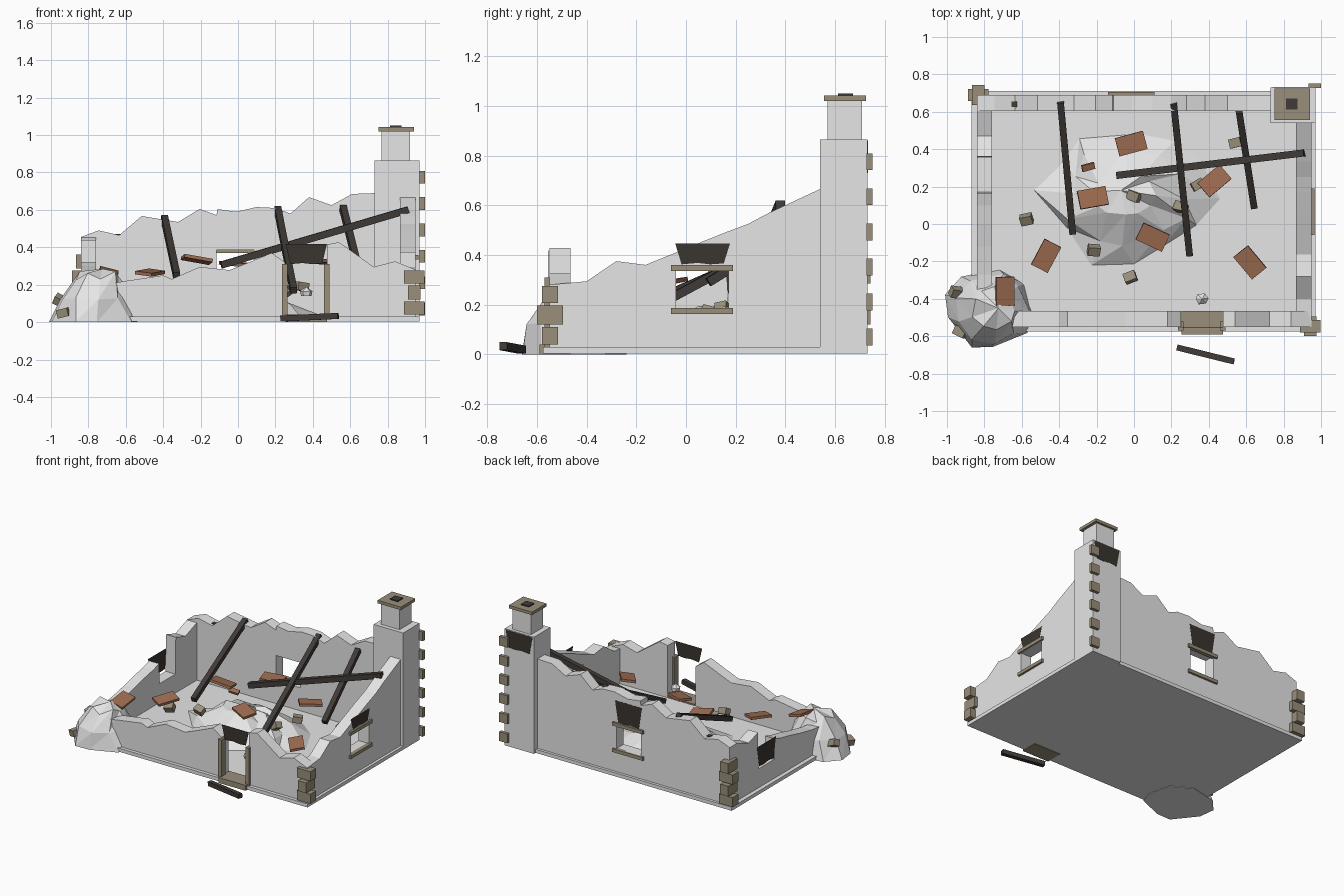
import bpy, bmesh, math, random
from mathutils import Vector, Matrix, Euler

random.seed(11)
if "Cube" in bpy.data.objects:
    bpy.data.objects.remove(bpy.data.objects["Cube"])


def material(name, rgb):
    m = bpy.data.materials.new(name)
    m.use_nodes = True
    m.diffuse_color = (*rgb, 1)
    m.node_tree.nodes["Principled BSDF"].inputs["Base Color"].default_value = (*rgb, 1)
    return m


plaster = material("pale_plaster", (0.79, 0.79, 0.79))
stone = material("tan_stone", (0.32, 0.275, 0.195))
clay = material("red_clay", (0.35, 0.155, 0.085))
timber = material("charred_timber", (0.052, 0.044, 0.04))
soot = material("soot", (0.042, 0.035, 0.029))


def finish(name, bm, mat):
    bmesh.ops.recalc_face_normals(bm, faces=bm.faces)
    mesh = bpy.data.meshes.new(name)
    bm.to_mesh(mesh)
    bm.free()
    mesh.materials.append(mat)
    ob = bpy.data.objects.new(name, mesh)
    bpy.context.collection.objects.link(ob)
    return ob


def block(name, centre, size, mat, rot=(0, 0, 0)):
    bm = bmesh.new()
    spin = Euler([math.radians(a) for a in rot]).to_matrix().to_4x4()
    bmesh.ops.create_cube(bm, size=1, matrix=Matrix.Translation(centre) @ spin @ Matrix.Diagonal((*size, 1)))
    return finish(name, bm, mat)


def span(name, x, y, z, mat):
    """Box given by its low and high limits on each axis."""
    lims = (x, y, z)
    return block(name, [sum(v) / 2 for v in lims], [v[1] - v[0] for v in lims], mat)


def beam(name, a, b, width):
    a, b = Vector(a), Vector(b)
    bm = bmesh.new()
    turn = (b - a).to_track_quat('X', 'Z').to_matrix().to_4x4()
    bmesh.ops.create_cube(bm, size=1, matrix=Matrix.Translation((a + b) / 2) @ turn
                          @ Matrix.Diagonal(((b - a).length, width, width, 1)))
    return finish(name, bm, timber)


def slab(name, outline, axis, lo, hi, mat):
    """Upright outline of (along, z) points, extruded across the wall."""
    def place(u, z, d):
        return (u, d, z) if axis == 'x' else (d, u, z)
    bm = bmesh.new()
    face = bm.faces.new([bm.verts.new(place(u, z, lo)) for u, z in outline])
    out = bmesh.ops.extrude_face_region(bm, geom=[face])
    verts = [v for v in out["geom"] if isinstance(v, bmesh.types.BMVert)]
    bmesh.ops.translate(bm, verts=verts, vec=place(0, 0, hi - lo))
    return finish(name, bm, mat)


def wall(name, top, axis, lo, hi):
    return slab(name, [(top[0][0], 0.01)] + top + [(top[-1][0], 0.01)], axis, lo, hi, plaster)


def cut(ob, x, y, z):
    cutter = span("opening_cutter", x, y, z, plaster)
    cutter.hide_render = True
    mod = ob.modifiers.new("opening", 'BOOLEAN')
    mod.operation, mod.solver, mod.object = 'DIFFERENCE', 'EXACT', cutter
    bpy.context.view_layer.objects.active = ob
    bpy.ops.object.modifier_apply(modifier=mod.name)
    bpy.data.objects.remove(cutter)


def stain(name, mid, low, high, axis, face):
    """Ragged soot plate, wider at the top."""
    pts = [(mid - .085, low), (mid - .02, low + .006), (mid + .03, low), (mid + .085, low + .004),
           (mid + .11, high), (mid - .11, high)]
    slab(name, pts, axis, face - .0004, face + .0004, soot)


# Foundation and broken walls
span("foundation", (-.87, .97), (-.575, .71), (.004, .03), plaster)
back = wall("back_wall", [(-.84, .455), (-.745, .49), (-.635, .465), (-.515, .567), (-.32, .535),
                          (-.205, .605), (-.115, .572), (-.11, .604), (-.01, .59), (.1, .615), (.2, .61),
                          (.28, .58), (.38, .668), (.5, .625), (.61, .685), (.74, .69)], 'x', .605, .69)
right = wall("right_wall", [(-.55, .28), (-.4, .294), (-.28, .375), (-.163, .36), (.07, .455),
                            (.17, .495), (.25, .525), (.335, .57), (.55, .67)], 'y', .865, .95)
wall("front_wall_left", [(-.72, .2), (-.6, .22), (-.4, .25), (-.355, .23), (-.205, .295), (-.045, .278),
                         (.06, .32), (.18, .37), (.25, .32)], 'x', -.55, -.465)
wall("front_wall_right", [(.475, .415), (.54, .427), (.6, .385), (.725, .295), (.84, .325),
                          (.95, .28)], 'x', -.55, -.465)
wall("left_wall", [(-.46, .2), (-.27, .22), (-.12, .25), (0, .28), (.1, .3), (.165, .32), (.17, .17),
                   (.355, .17), (.36, .44), (.47, .405), (.61, .455)], 'y', -.84, -.76)

# Windows with outer sills, lintels and soot
cut(back, (-.115, .085), (.5, .8), (.2, .385))
cut(right, (.8, 1), (-.04, .17), (.185, .335))
span("back_sill", (-.14, .11), (.675, .705), (.175, .2), stone)
span("back_lintel", (-.14, .11), (.675, .705), (.37, .395), stone)
span("right_sill", (.935, .965), (-.06, .19), (.163, .187), stone)
span("right_lintel", (.935, .965), (-.06, .19), (.335, .36), stone)
stain("back_window_soot", -.015, .395, .555, 'x', .692)
stain("right_window_soot", .067, .362, .446, 'y', .952)
stain("left_window_soot", .265, .185, .335, 'y', -.842)
stain("door_soot", .365, .31, .417, 'x', -.552)
stain("chimney_soot", .85, .73, .86, 'x', .731)

# Doorway
span("door_step", (.255, .475), (-.59, -.465), (0, .04), stone)
for side, x in (("left", .475), ("right", .25)):
    span(side + "_door_jamb", (x - .014, x + .014), (-.57, -.52), (.03, .31), stone)

# Chimney
span("chimney_base", (.73, .97), (.54, .73), (.004, .865), plaster)
span("chimney_stack", (.768, .92), (.57, .708), (.865, 1.02), plaster)
span("chimney_cap", (.75, .94), (.556, .724), (1.02, 1.042), stone)
span("chimney_flue", (.812, .875), (.612, .672), (1.04, 1.05), timber)

# Corner stones, alternating long sides
for corner, x, y, rows in (("front_right", .942, -.547, 3), ("back_left", -.832, .69, 4)):
    for i in range(rows):
        size = (.11, .066, .07) if i % 2 == 0 else (.066, .106, .076)
        block(corner + "_quoin", (x, y, .075 + i * .083), size, stone)
for i in range(6):
    block("chimney_quoin", (.966, .739, .07 + i * .141), (.066, .024, .068), stone)

# Fallen roof beams
beam("rafter_left", (-.393, .65, .555), (-.328, -.05, .25), .036)
beam("rafter_middle", (.212, .645, .605), (.297, -.165, .17), .036)
beam("rafter_right", (.562, .6, .61), (.642, .09, .29), .036)
beam("crossing_beam", (-.09, .26, .305), (.91, .38, .6), .038)
beam("ground_beam", (.23, -.66, .019), (.535, -.735, .033), .032)
span("beam_stump", (-.655, -.625), (.625, .655), (.43, .472), timber)


def rubble(name, centre, rx, ry, height, rings, segs, rough, peak):
    """Faceted heap made of jittered rings of (radius, height) fractions."""
    bm = bmesh.new()
    loops = []
    for r, h in rings:
        loop = []
        for i in range(segs):
            a = math.tau * (i + random.uniform(-.25, .25)) / segs
            k = r * random.uniform(1 - rough, 1 + rough * .3)
            z = height * h * random.uniform(1 - rough, 1 + rough) if h else 0
            lean = 1 - r
            loop.append(bm.verts.new((rx * k * math.cos(a) + peak[0] * lean,
                                      ry * k * math.sin(a) + peak[1] * lean, z)))
        loops.append(loop)
    top = bm.verts.new((*peak, height))
    bm.faces.new(loops[0])
    for i in range(segs):
        j = (i + 1) % segs
        for low, high in zip(loops, loops[1:]):
            bm.faces.new((low[i], low[j], high[j]))
            bm.faces.new((low[i], high[j], high[i]))
        bm.faces.new((loops[-1][i], loops[-1][j], top))
    bmesh.ops.translate(bm, verts=bm.verts, vec=centre)
    return finish(name, bm, plaster)


# Rubble heaps
rubble("floor_rubble", (-.02, .14, .03), .51, .37, .16, [(1, 0), (.7, .45), (.38, .85)], 12, .22, (-.05, .04))
rubble("corner_rubble", (-.775, -.45, 0), .245, .225, .285, [(1, 0), (.84, .45), (.5, .88)], 9, .1, (.05, 0))
rubble("loose_rock", (.365, -.4, .14), .035, .035, .05, [(.8, 0), (1, .5)], 6, .1, (0, 0))

# Scattered roof tiles
for x, y, z, *tilt in ((-.015, .43, .31, 4, 3, 15), (-.22, .14, .335, -9, 10, 10), (.1, -.07, .29, 8, 5, -25),
                       (.43, .23, .325, -4, 4, 40), (.62, -.205, .24, 10, 6, -50),
                       (-.47, -.17, .265, 7, -5, 62), (-.69, -.36, .27, 14, -7, 90)):
    block("roof_tile", (x, y, z), (.155, .1, .018), clay, tilt)
block("roof_tile_piece", (-.245, .305, .2), (.07, .035, .018), clay, (20, 10, 15))

# Scattered stones
for x, y, z in ((.545, .435, .1), (.34, .21, .19), (.25, .09, .16), (0, .15, .18), (-.215, -.14, .24),
                (-.575, .025, .1), (-.02, -.285, .1), (-.95, -.365, .115), (-.93, -.575, .05)):
    block("loose_stone", (x, y, z), (.065, .05, .045), stone, [random.uniform(-35, 35) for _ in range(3)])
